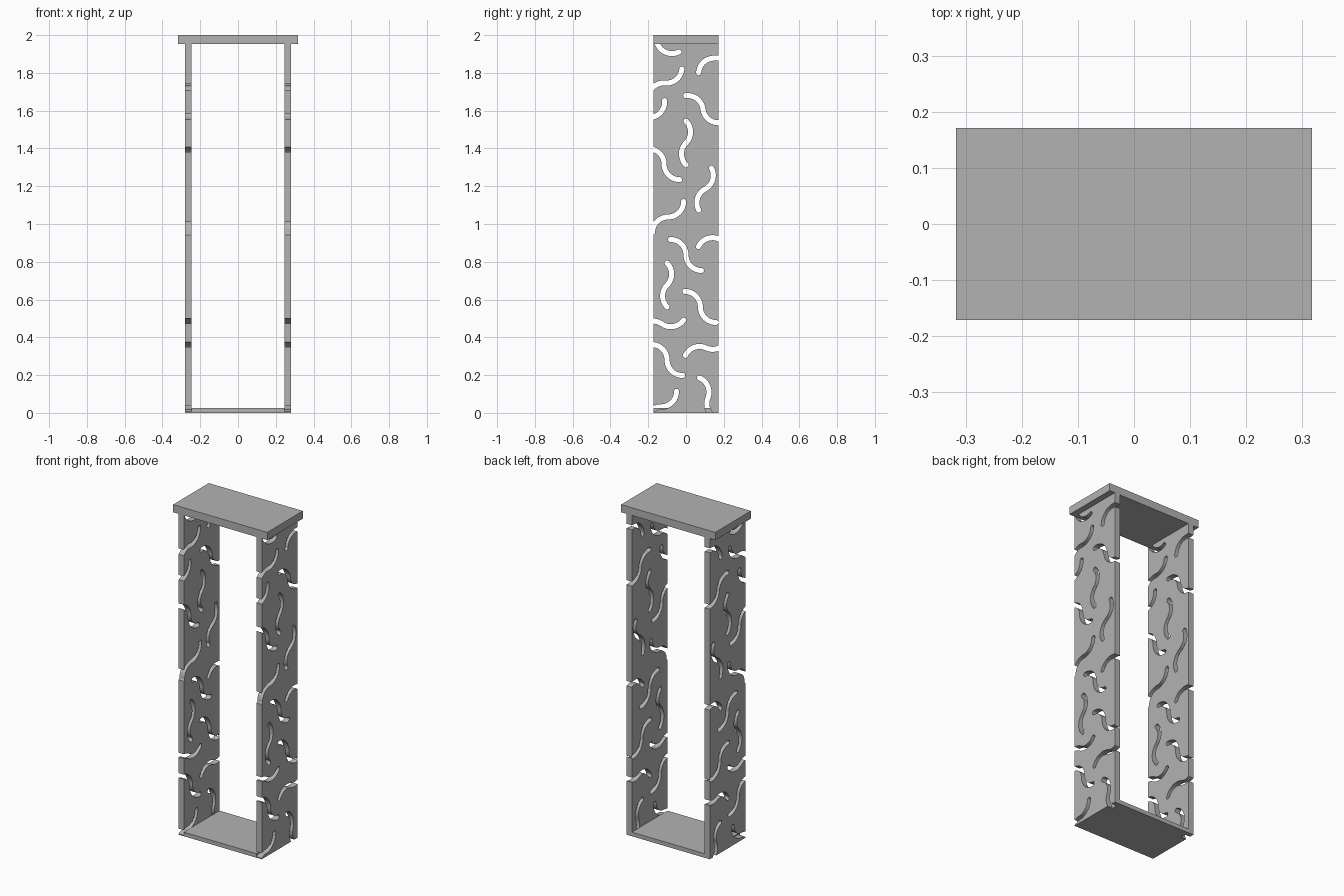
import bpy, bmesh
from math import sin, cos, pi, radians
from mathutils import Vector

if "Cube" in bpy.data.objects:
    bpy.data.objects.remove(bpy.data.objects["Cube"], do_unlink=True)

HALF_DEPTH = 0.171
OUTER, INNER = 0.28, 0.245
RADIUS, HALF_WIDTH, STEPS = 0.082, 0.0135, 12

grey = bpy.data.materials.new("plain grey")
grey.use_nodes = True
grey.diffuse_color = (0.45, 0.45, 0.45, 1)
grey.node_tree.nodes["Principled BSDF"].inputs["Base Color"].default_value = grey.diffuse_color


def add_object(name, bm):
    bmesh.ops.recalc_face_normals(bm, faces=bm.faces)
    mesh = bpy.data.meshes.new(name)
    bm.to_mesh(mesh)
    bm.free()
    mesh.materials.append(grey)
    obj = bpy.data.objects.new(name, mesh)
    bpy.context.collection.objects.link(obj)
    return obj


def box(name, x0, x1, z0, z1):
    bm = bmesh.new()
    bmesh.ops.create_cube(bm, size=1)
    for v in bm.verts:
        v.co = ((x0 + x1) / 2 + v.co.x * (x1 - x0),
                v.co.y * 2 * HALF_DEPTH,
                (z0 + z1) / 2 + v.co.z * (z1 - z0))
    return add_object(name, bm)


def wave_path():
    """Centre line of two quarter arcs, as (point, heading) along +u."""
    half = []
    for i in range(STEPS + 1):
        a = -pi / 4 + i * pi / 2 / STEPS
        point = Vector((RADIUS * (sin(a) + sin(pi / 4)),
                        RADIUS * (cos(pi / 4) - cos(a))))
        half.append((point, a))
    return [(-p, a) for p, a in reversed(half[1:])] + half


def slot_outline():
    path = wave_path()
    left = [p + HALF_WIDTH * Vector((-sin(a), cos(a))) for p, a in path]
    right = [p - HALF_WIDTH * Vector((-sin(a), cos(a))) for p, a in path]

    def cap(end, start_angle):
        return [end + HALF_WIDTH * Vector((cos(start_angle + i * pi / 8),
                                           sin(start_angle + i * pi / 8)))
                for i in range(1, 8)]
    first, last = path[0], path[-1]
    return (right + cap(last[0], last[1] - pi / 2)
            + left[::-1] + cap(first[0], first[1] + pi / 2))


# Wavy slots: centre y, centre z, turn in degrees
SLOTS = [
    (-.148, 1.947, -18), (.153, 1.878, 42), (-.111, 1.746, 40),
    (-.188, 1.564, 50), (.090, 1.608, -38), (0, 1.429, -90),
    (-.116, 1.317, -45), (.101, 1.185, -107), (-.095, 1.037, 45),
    (0, .836, -45), (.175, .920, 20), (-.100, .677, -90),
    (.076, .561, -45), (-.127, .471, 10), (-.100, .280, -45),
    (.106, .344, 20), (-.132, .032, 45), (.116, .079, -67),
]

bm = bmesh.new()
outline = slot_outline()
for y, z, turn in SLOTS:
    c, s = cos(radians(turn)), sin(radians(turn))
    face = bm.faces.new([bm.verts.new((INNER - 0.05, y + c * p.x - s * p.y,
                                       z + s * p.x + c * p.y)) for p in outline])
    grown = bmesh.ops.extrude_face_region(bm, geom=[face])["geom"]
    bmesh.ops.translate(bm, vec=(0.15, 0, 0),
                        verts=[g for g in grown if isinstance(g, bmesh.types.BMVert)])
    if not face.is_valid:
        continue
cutter = add_object("slot_cutter", bm)
cutter.hide_render = True
cutter.hide_viewport = True
cutter.display_type = 'WIRE'

# Pierced side panels, mirrored across the middle
panels = box("side_panels", INNER, OUTER, 0, 1.953)
cut = panels.modifiers.new("Slots", 'BOOLEAN')
cut.operation = 'DIFFERENCE'
cut.solver = 'EXACT'
cut.object = cutter
panels.modifiers.new("Mirror", 'MIRROR').use_axis[0] = True

# Base between the panels and the overhanging top
box("base_plate", -INNER, INNER, 0, 0.025)
box("top_plate", -0.317, 0.317, 1.953, 2.0)
